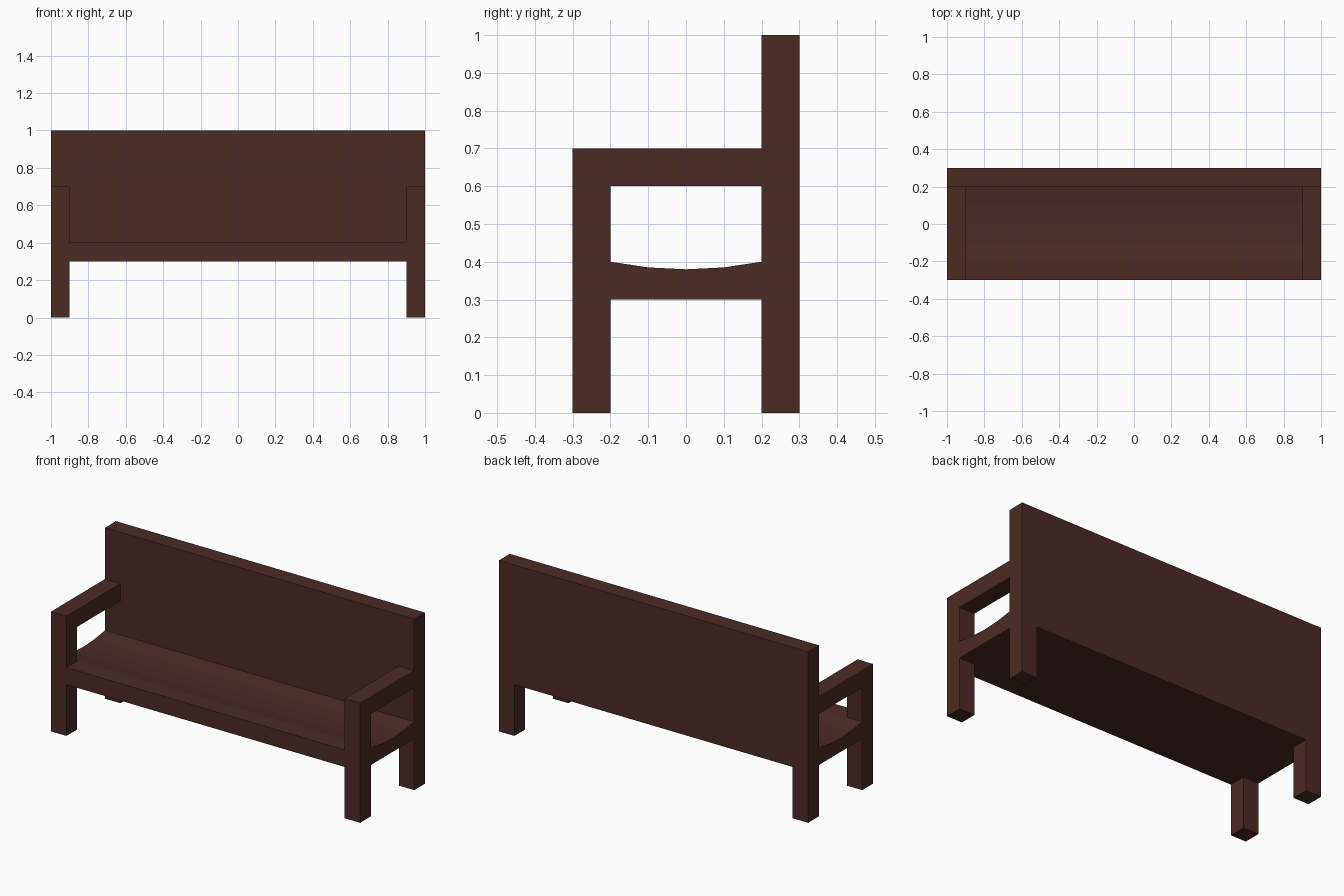
import bpy
import bmesh

if "Cube" in bpy.data.objects:
    bpy.data.objects.remove(bpy.data.objects["Cube"])

wood = bpy.data.materials.new("dark_wood")
wood.diffuse_color = (0.072, 0.024, 0.017, 1)
wood.use_nodes = True
wood.node_tree.nodes["Principled BSDF"].inputs["Base Color"].default_value = wood.diffuse_color


def extrude_x(name, profile, x0, x1):
    """Extrude a (y, z) profile along x."""
    bm = bmesh.new()
    face = bm.faces.new([bm.verts.new((x0, y, z)) for y, z in profile])
    ext = bmesh.ops.extrude_face_region(bm, geom=[face])
    moved = [v for v in ext["geom"] if isinstance(v, bmesh.types.BMVert)]
    bmesh.ops.translate(bm, verts=moved, vec=(x1 - x0, 0, 0))
    bmesh.ops.recalc_face_normals(bm, faces=bm.faces)
    mesh = bpy.data.meshes.new(name)
    bm.to_mesh(mesh)
    bm.free()
    mesh.materials.append(wood)
    obj = bpy.data.objects.new(name, mesh)
    bpy.context.collection.objects.link(obj)
    return obj


def box(name, x, y, z):
    profile = [(y[0], z[0]), (y[1], z[0]), (y[1], z[1]), (y[0], z[1])]
    return extrude_x(name, profile, *x)


# Dished seat between the front and back legs
seat_top = [(0.2, 0.4), (0.1, 0.385), (0, 0.38), (-0.1, 0.385), (-0.2, 0.4)]
extrude_x("seat", [(-0.2, 0.3), (0.2, 0.3)] + seat_top, -1, 1)

# Flat front edge of the seat, and the backrest panel
box("front_rail", (-0.9, 0.9), (-0.3, -0.2), (0.3, 0.4))
box("backrest", (-1, 1), (0.2, 0.3), (0.3, 1))

# Legs and armrests on both sides
for side, x in (("left", (-1, -0.9)), ("right", (0.9, 1))):
    box(f"front_leg_{side}", x, (-0.3, -0.2), (0, 0.7))
    box(f"back_leg_{side}", x, (0.2, 0.3), (0, 0.3))
    box(f"armrest_{side}", x, (-0.2, 0.2), (0.6, 0.7))
